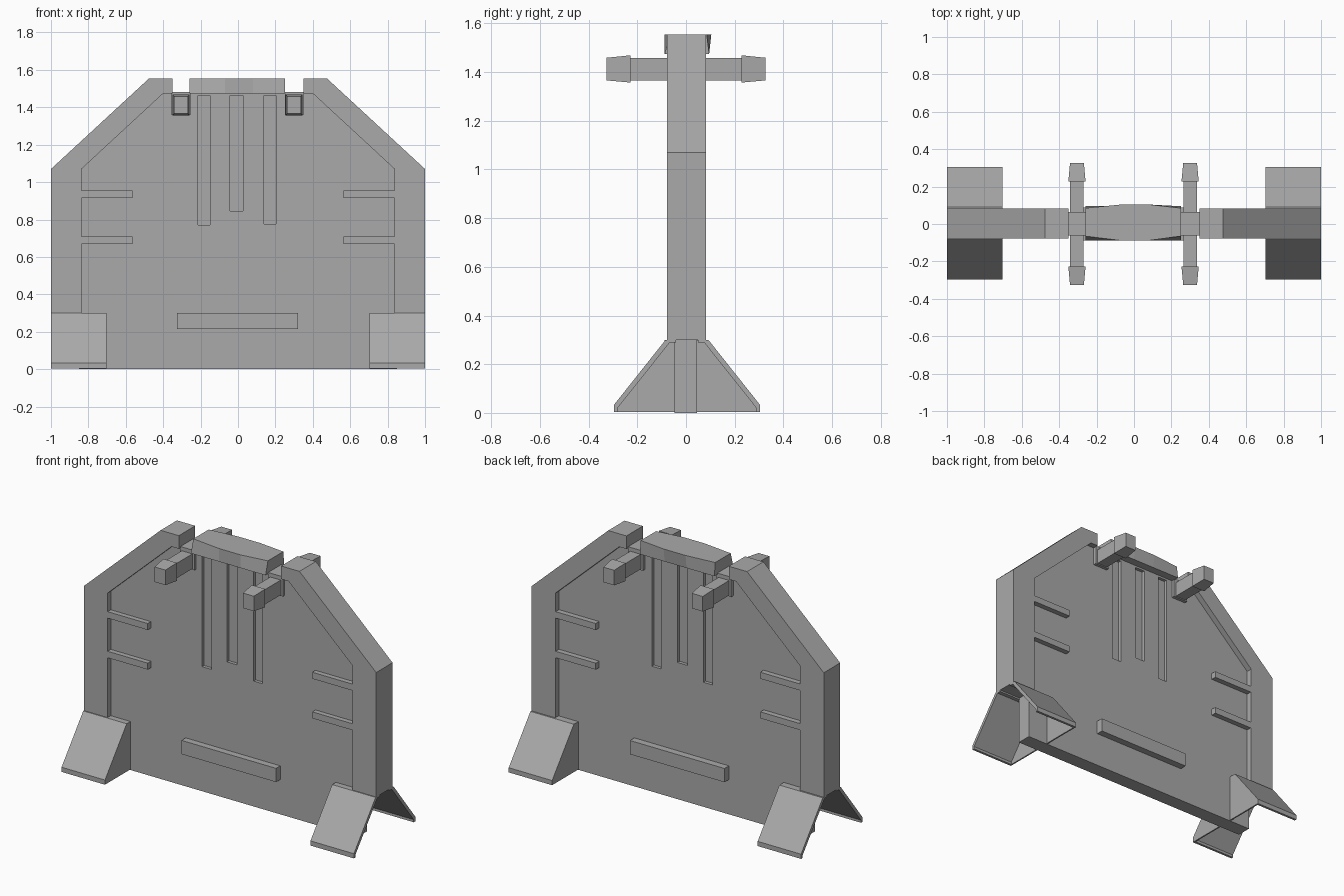
import bpy, bmesh
from mathutils import Vector

cube = bpy.data.objects.get("Cube")
if cube:
    bpy.data.objects.remove(cube, do_unlink=True)

GREY = (0.4, 0.4, 0.4, 1)
grey = bpy.data.materials.new("plain grey")
grey.use_nodes = True
grey.diffuse_color = GREY
grey.node_tree.nodes["Principled BSDF"].inputs["Base Color"].default_value = GREY


def loft(name, lower, upper):
    """Solid between two matching outlines of 3D points."""
    bm = bmesh.new()
    a = [bm.verts.new(p) for p in lower]
    b = [bm.verts.new(p) for p in upper]
    bm.faces.new(a)
    bm.faces.new(b)
    n = len(a)
    for i in range(n):
        j = (i + 1) % n
        bm.faces.new((a[i], a[j], b[j], b[i]))
    bmesh.ops.recalc_face_normals(bm, faces=bm.faces)
    mesh = bpy.data.meshes.new(name)
    bm.to_mesh(mesh)
    bm.free()
    mesh.materials.append(grey)
    ob = bpy.data.objects.new(name, mesh)
    bpy.context.collection.objects.link(ob)
    return ob


def slab(name, outline, y0, y1):
    """Front outline (x, z) extruded along y."""
    return loft(name, [(x, y0, z) for x, z in outline], [(x, y1, z) for x, z in outline])


def side(name, outline, x0, x1):
    """Side outline (y, z) extruded along x."""
    return loft(name, [(x0, y, z) for y, z in outline], [(x1, y, z) for y, z in outline])


def rect(u0, u1, v0, v1):
    return [(u0, v0), (u1, v0), (u1, v1), (u0, v1)]


def box(name, x0, x1, y0, y1, z0, z1):
    return slab(name, rect(x0, x1, z0, z1), y0, y1)


FRAME = (-0.078, 0.082)
PANEL = (-0.047, 0.045)
SIDES = ((-1, "right"), (1, "left"))
FACES = ((-1, "front"), (1, "back"))

# Central wall panel
half = [(0.85, 0), (0.85, 1.07), (0.41, 1.476)]
panel = slab("wall_panel", half + [(-x, z) for x, z in reversed(half)], *PANEL)

# Vertical grooves sunk into both faces of the panel
for fy, face in FACES:
    y = PANEL[0] if fy < 0 else PANEL[1]
    for x0, x1, bottom in ((-0.213, -0.15, 0.77), (-0.042, 0.027, 0.845), (0.14, 0.202, 0.775)):
        cutter = box("groove_cutter", x0, x1, y - 0.02, y + 0.02, bottom, 1.462)
        cutter.hide_render = True
        mod = panel.modifiers.new("groove", "BOOLEAN")
        mod.operation = "DIFFERENCE"
        mod.solver = "EXACT"
        mod.object = cutter
        bpy.context.view_layer.objects.active = panel
        bpy.ops.object.modifier_apply(modifier=mod.name)
        bpy.data.objects.remove(cutter, do_unlink=True)

# Angled side frames
frame = [(1, 0.3), (1, 1.07), (0.475, 1.555), (0.35, 1.555), (0.35, 1.474),
         (0.40, 1.474), (0.837, 1.07), (0.837, 0.3)]
for s, label in SIDES:
    slab(label + "_frame", [(s * x, z) for x, z in frame], *FRAME)

# Raised bars on both faces
for fy, face in FACES:
    inner = 0
    outer = -0.078 if fy < 0 else 0.078
    for s, label in SIDES:
        for z in (0.67, 0.915):
            box(f"{face}_{label}_rib", s * 0.563, s * 0.84, inner, outer, z, z + 0.04)
    box(face + "_lower_bar", -0.325, 0.322, inner, fy * 0.088, 0.215, 0.3)

# Feet: sloped plates with an inner gusset, open at the outer end
plate = [(0.30, 0.004), (0.30, 0.033), (0.088, 0.3), (0.045, 0.3), (0.045, 0.29), (0.07, 0.29), (0.285, 0.02), (0.285, 0.004)]
gusset = [(0.295, 0.004), (0.295, 0.033), (0.085, 0.298), (0.03, 0.298), (0.03, 0.004)]
for s, label in SIDES:
    for fy, face in FACES:
        shift = 0.004
        side(f"{face}_{label}_foot_plate", [(fy * y + shift, z) for y, z in plate], s * 0.703, s)
        side(f"{face}_{label}_foot_gusset", [(fy * y + shift, z) for y, z in gusset],
             s * 0.703, s * 0.712)

# Bowed top block: straight base, curved upper outline
base = [(-0.26, -0.088), (-0.07, -0.088), (0.08, -0.088), (0.25, -0.088),
        (0.25, 0.095), (0.08, 0.095), (-0.07, 0.095), (-0.26, 0.095)]
crown = [(-0.26, -0.065), (-0.07, -0.088), (0.08, -0.088), (0.25, -0.065),
         (0.25, 0.085), (0.08, 0.104), (-0.07, 0.104), (-0.26, 0.085)]
loft("top_block", [(x, y, 1.474) for x, y in base], [(x, y, 1.555) for x, y in crown])

# Clamp arms through the wall with flared heads
for s, label in SIDES:
    cx = s * 0.305 - (0.005 if s > 0 else 0)
    box(label + "_arm_mount", cx - 0.05, cx + 0.05, -0.062, 0.065, 1.36, 1.482)
    box(label + "_arm", cx - 0.036, cx + 0.036, -0.24, 0.24, 1.366, 1.458)
    for fy, face in FACES:
        loft(f"{face}_{label}_arm_head",
             [(x, fy * 0.228, z) for x, z in rect(cx - 0.046, cx + 0.046, 1.357, 1.469)],
             [(x, fy * 0.326, z) for x, z in rect(cx - 0.037, cx + 0.037, 1.366, 1.459)])
